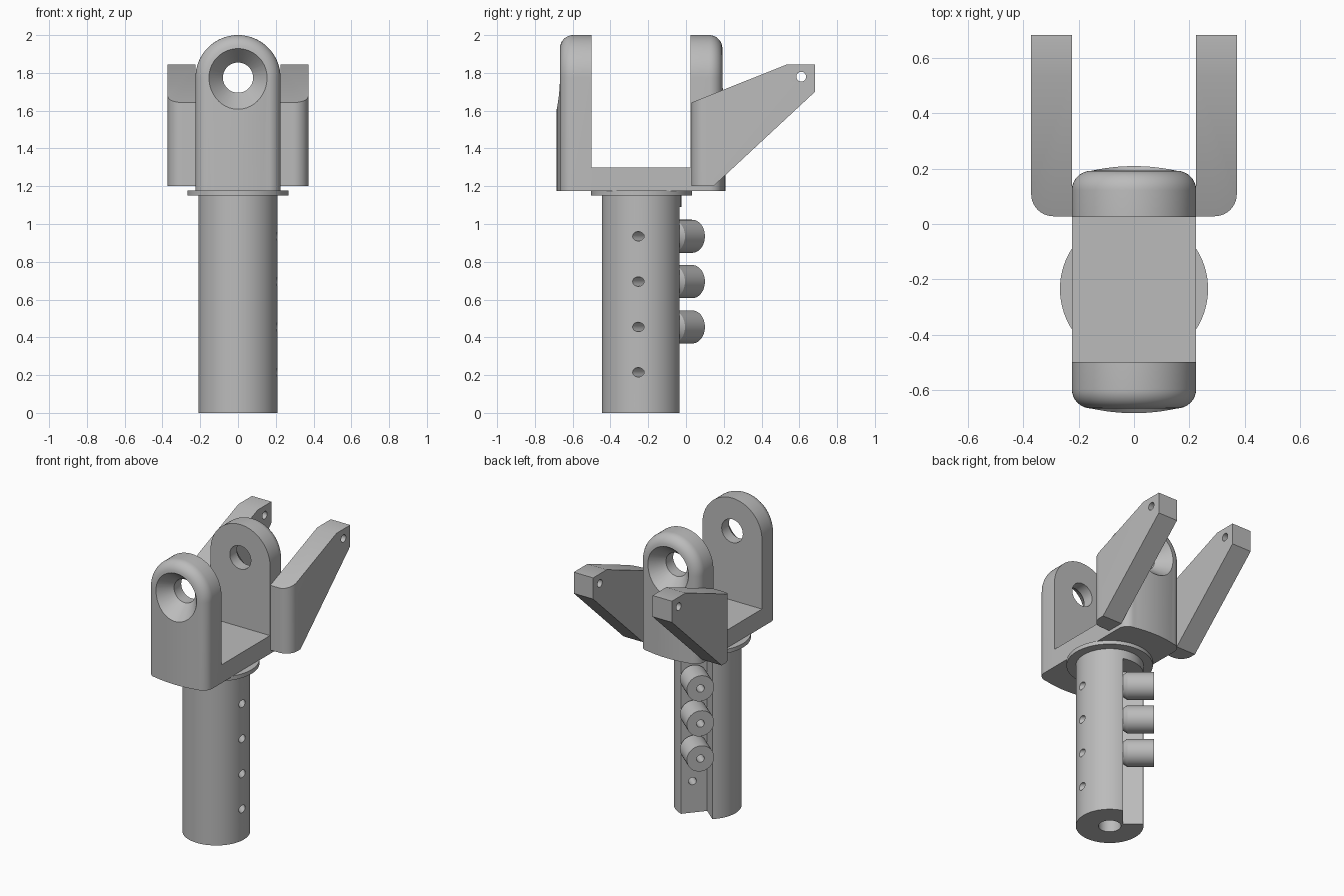
import bpy, bmesh, math
from mathutils import Matrix, Vector

if "Cube" in bpy.data.objects:
    bpy.data.objects.remove(bpy.data.objects["Cube"], do_unlink=True)

GREY = (0.5, 0.5, 0.5, 1)
metal = bpy.data.materials.new("plain grey")
metal.use_nodes = True
metal.diffuse_color = GREY
metal.node_tree.nodes["Principled BSDF"].inputs["Base Color"].default_value = GREY

POST_Y = -0.235      # axis of the post
MID_Y = -0.2375      # middle of the fork
HALF_W = 0.225       # half width of the fork
EYE_Z = 1.775        # height of the eye holes


def finish(name, bm, matrix=Matrix()):
    bmesh.ops.remove_doubles(bm, verts=bm.verts[:], dist=1e-5)
    bmesh.ops.transform(bm, matrix=matrix, verts=bm.verts[:])
    bmesh.ops.recalc_face_normals(bm, faces=bm.faces[:])
    mesh = bpy.data.meshes.new(name)
    bm.to_mesh(mesh)
    bm.free()
    mesh.materials.append(metal)
    ob = bpy.data.objects.new(name, mesh)
    bpy.context.collection.objects.link(ob)
    return ob


def lathe(name, profile, matrix=Matrix(), sides=64):
    """Revolve a closed (radius, height) profile about z."""
    bm = bmesh.new()
    rings = []
    for i in range(sides):
        a = math.tau * i / sides
        rings.append([bm.verts.new((r * math.cos(a), r * math.sin(a), h)) for r, h in profile])
    n = len(profile)
    for i in range(sides):
        p, q = rings[i], rings[(i + 1) % sides]
        for j in range(n):
            k = (j + 1) % n
            if profile[j][0] + profile[k][0] > 0:
                bm.faces.new((p[j], q[j], q[k], p[k]))
    bmesh.ops.dissolve_degenerate(bm, dist=1e-6, edges=bm.edges[:])
    return finish(name, bm, matrix)


def rod(name, radius, low, high, matrix=Matrix(), sides=64):
    return lathe(name, [(0, low), (radius, low), (radius, high), (0, high)], matrix, sides)


def box(name, low, high, matrix=Matrix()):
    bm = bmesh.new()
    bmesh.ops.create_cube(bm, size=1)
    low, high = Vector(low), Vector(high)
    for v in bm.verts:
        v.co = Vector([(low[i] + high[i]) / 2 + v.co[i] * (high[i] - low[i]) for i in range(3)])
    return finish(name, bm, matrix)


def cut(target, cutters):
    for c in cutters:
        m = target.modifiers.new("cut", "BOOLEAN")
        m.operation, m.solver, m.object = "DIFFERENCE", "EXACT", c
        bpy.context.view_layer.objects.active = target
        bpy.ops.object.modifier_apply(modifier=m.name)
    for c in cutters:
        bpy.data.objects.remove(c, do_unlink=True)


def smooth(ob):
    bpy.ops.object.select_all(action="DESELECT")
    ob.select_set(True)
    bpy.context.view_layer.objects.active = ob
    bpy.ops.object.shade_smooth_by_angle(angle=math.radians(30))


# Local frame of the nozzle row: x along the boss axis, y across it
PHI = math.radians(50)
along = Vector((-math.sin(PHI), math.cos(PHI), 0))
across = Vector((math.cos(PHI), math.sin(PHI), 0))
FLOOR, WALL, ROW = 0.083, 0.026, 0.12
boss_z = [0.455, 0.695, 0.935]


def row_frame(z):
    """Frame whose z axis runs along the boss axis at a given height."""
    up = Vector((0, 0, 1))
    m = Matrix((across, along.cross(across), along)).transposed().to_4x4()
    return Matrix.Translation(Vector((0, POST_Y, z)) + across * ROW) @ m


# Post with central bore, corner notch and cross holes
post = rod("post", 0.21, 0, 1.16, Matrix.Translation((0, POST_Y, 0)), 96)
notch_frame = Matrix.Translation((0, POST_Y, 0)) @ Matrix.Rotation(PHI, 4, "Z")
cut(post, [
    rod("bore", 0.07, -0.1, 0.9, Matrix.Translation((0, POST_Y, 0))),
    box("notch", (WALL, FLOOR, -0.1), (0.4, 0.4, 1.09), notch_frame),
] + [rod("cross_hole", 0.025, -0.4, 0.4, row_frame(z), 32) for z in [0.215] + boss_z])
smooth(post)

# Hollow bosses standing on the notch floor
for i, z in enumerate(boss_z):
    smooth(lathe(f"boss_{i + 1}", [(0.025, FLOOR), (0.07, FLOOR), (0.0875, 0.11),
                                   (0.0875, 0.274), (0.025, 0.274)], row_frame(z), 48))

# Collar
smooth(rod("collar", 0.268, 1.15, 1.178, Matrix.Translation((0, POST_Y, 0)), 96))

# Fork: bridge and two rounded cheeks with countersunk eyes
box("fork_bridge", (-HALF_W, -0.5, 1.175), (HALF_W, 0.025, 1.3))


def cheek(name, side):
    fillet, inner, outer = 0.07, 0.2625, 0.43
    levels = [(0, inner)]
    for i in range(9):
        t = math.pi / 2 * i / 8
        levels.append((fillet * (1 - math.cos(t)), outer - fillet * (1 - math.sin(t))))
    # Gently crowned outer face
    for i in range(1, 9):
        s = i / 8
        levels.append((fillet + (HALF_W - fillet) * s, outer + 0.017 * (1 - (1 - s) ** 2)))
    bm = bmesh.new()
    rings = []
    for inset, y in levels:
        w = HALF_W - inset
        pts = [(w, 1.175)]
        pts += [(w * math.cos(math.pi * i / 48), EYE_Z + w * math.sin(math.pi * i / 48)) for i in range(49)]
        pts += [(-w, 1.175)]
        rings.append([bm.verts.new((x, side * y, z)) for x, z in pts])
    for p, q in zip(rings, rings[1:]):
        for j in range(len(p) - 1):
            bm.faces.new((p[j], p[j + 1], q[j + 1], q[j]))
    bm.faces.new(rings[0])
    bm.faces.new([r[0] for r in rings] + [r[-1] for r in reversed(rings[:-1])])
    bmesh.ops.remove_doubles(bm, verts=bm.verts[:], dist=1e-5)
    bmesh.ops.dissolve_degenerate(bm, dist=1e-6, edges=bm.edges[:])
    ob = finish(name, bm, Matrix.Translation((0, MID_Y, 0)))
    eye = lathe("eye_cutter", [(0, 0.2), (0.08, 0.2), (0.08, 0.34), (0.17, 0.45), (0.17, 0.6), (0, 0.6)],
                Matrix.Translation((0, MID_Y, EYE_Z)) @ Matrix.Rotation(-side * math.pi / 2, 4, "X"))
    cut(ob, [eye])
    smooth(ob)


cheek("front_cheek", -1)
cheek("back_cheek", 1)

# Pair of slanted rear arms with pin holes
outline = [(0.028, 1.2), (0.145, 1.2), (0.683, 1.7), (0.683, 1.845), (0.535, 1.845), (0.028, 1.643)]
for name, side in (("left_arm", 1), ("right_arm", -1)):
    bm = bmesh.new()
    a, b = [[bm.verts.new((side * x, y, z)) for y, z in outline] for x in (0.225, 0.372)]
    bm.faces.new(a)
    bm.faces.new(b)
    for j in range(len(a)):
        k = (j + 1) % len(a)
        bm.faces.new((a[j], a[k], b[k], b[j]))
    bmesh.ops.recalc_face_normals(bm, faces=bm.faces[:])
    bmesh.ops.bevel(bm, geom=[bm.edges.get((b[0], b[-1]))], offset=0.08, segments=10,
                    profile=0.5, affect="EDGES")
    arm = finish(name, bm)
    pin = Matrix.Translation((0, 0.61, 1.78)) @ Matrix.Rotation(math.pi / 2, 4, "Y")
    cut(arm, [rod("pin_cutter", 0.026, -0.5, 0.5, pin, 32)])
    smooth(arm)
